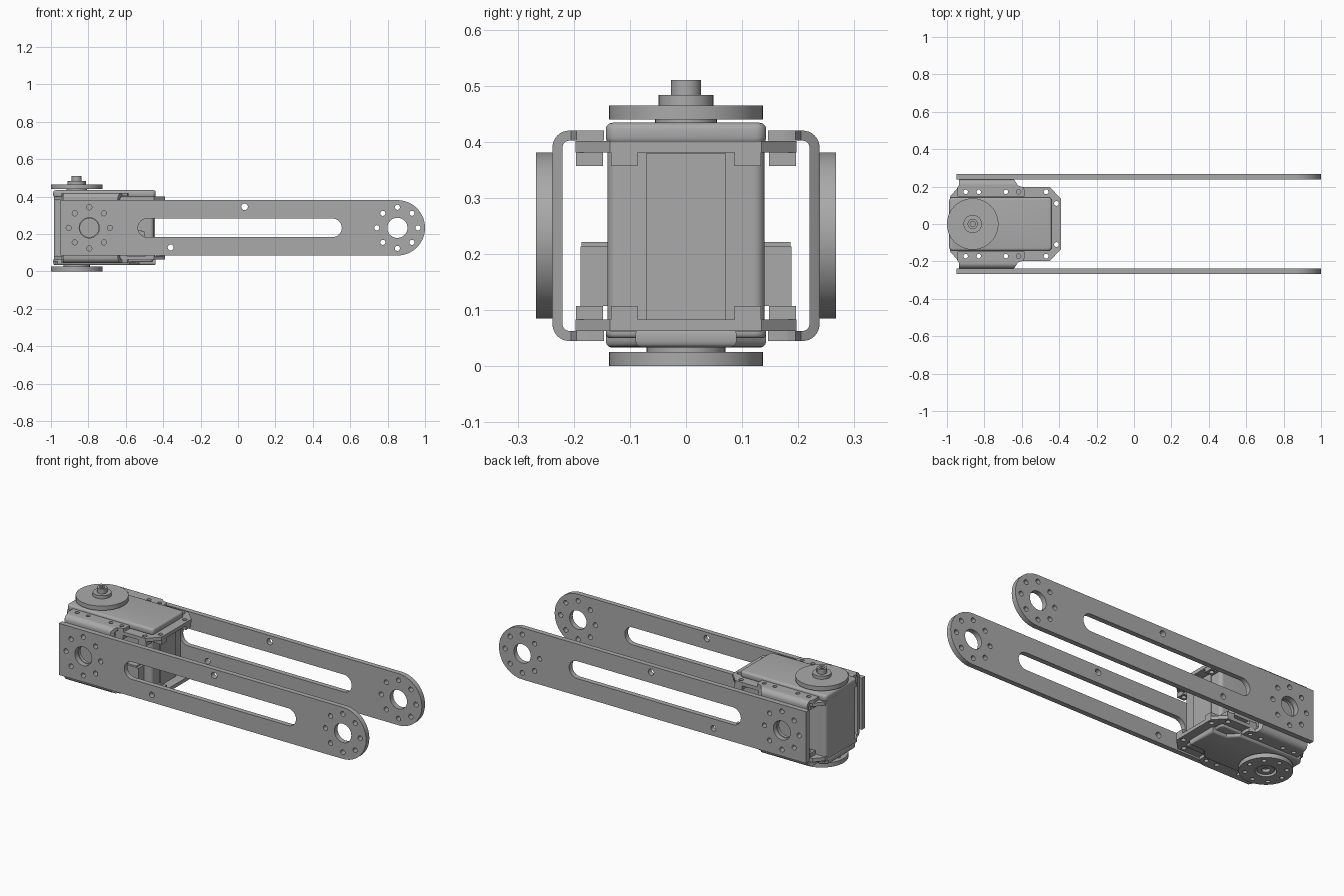
import bpy, bmesh, math
from mathutils import Matrix

cube = bpy.data.objects.get("Cube")
if cube:
    bpy.data.objects.remove(cube)

grey = bpy.data.materials.new("metal grey")
grey.use_nodes = True
colour = (0.4, 0.4, 0.4, 1)
grey.diffuse_color = colour
grey.node_tree.nodes["Principled BSDF"].inputs["Base Color"].default_value = colour

ALONG_Z = Matrix.Identity(4)
ALONG_Y = Matrix.Rotation(math.pi / 2, 4, 'X')                    # outline (x, z)
ALONG_X = Matrix(((0, 0, 1, 0), (1, 0, 0, 0), (0, 1, 0, 0), (0, 0, 0, 1)))  # outline (y, z)
MID = 0.233      # mid height of the arms
HORN_X = -0.8625  # axis of the servo horns


def arc(cx, cy, r, a0, a1, n=12):
    return [(cx + r * math.cos(math.radians(a0 + (a1 - a0) * i / n)),
             cy + r * math.sin(math.radians(a0 + (a1 - a0) * i / n))) for i in range(n + 1)]


def circle(cx, cy, r, n=24):
    return arc(cx, cy, r, 0, 360, n)[:-1]


def ring(cx, cy, radius, r, n=8):
    return [circle(x, y, r, 12) for x, y in circle(cx, cy, radius, n)]


def mirrored(half):
    """Close a half outline (y > 0) by mirroring it over the x axis."""
    return half + [(x, -y) for x, y in reversed(half)]


def rounded_rect(x0, x1, y0, y1, r):
    return (arc(x1 - r, y1 - r, r, 0, 90, 6) + arc(x0 + r, y1 - r, r, 90, 180, 6)
            + arc(x0 + r, y0 + r, r, 180, 270, 6) + arc(x1 - r, y0 + r, r, 270, 360, 6))


def finish(ob):
    ob.data.shade_smooth()
    ob.data.set_sharp_from_angle(angle=math.radians(32))


def plate(name, outlines, lo, hi, axis=ALONG_Z, bevel=0):
    """Extrude an outline, with holes, between lo and hi on the given axis."""
    cu = bpy.data.curves.new(name, 'CURVE')
    cu.dimensions, cu.fill_mode, cu.extrude = '2D', 'BOTH', (hi - lo) / 2
    for pts in outlines:
        sp = cu.splines.new('POLY')
        sp.points.add(len(pts) - 1)
        for p, (x, y) in zip(sp.points, pts):
            p.co = (x, y, 0, 1)
        sp.use_cyclic_u = True
    tmp = bpy.data.objects.new(name + "_curve", cu)
    bpy.context.collection.objects.link(tmp)
    dg = bpy.context.evaluated_depsgraph_get()
    me = bpy.data.meshes.new_from_object(tmp.evaluated_get(dg))
    bpy.data.objects.remove(tmp)
    bm = bmesh.new()
    bm.from_mesh(me)
    bmesh.ops.remove_doubles(bm, verts=bm.verts, dist=1e-5)
    sign = -1 if axis is ALONG_Y else 1
    shift = Matrix.Translation((0, 0, sign * (lo + hi) / 2))
    bmesh.ops.transform(bm, matrix=axis @ shift, verts=bm.verts)
    bmesh.ops.dissolve_limit(bm, angle_limit=0.01, verts=bm.verts, edges=bm.edges)
    bmesh.ops.recalc_face_normals(bm, faces=bm.faces)
    if bevel:
        rim = [e for e in bm.edges if len(e.link_faces) == 2
               and max(abs(f.normal.z) for f in e.link_faces) > 0.9
               and e.calc_face_angle(0) > 1]
        bmesh.ops.bevel(bm, geom=rim, offset=bevel, segments=3, profile=0.5, affect='EDGES')
    me.clear_geometry()
    bm.to_mesh(me)
    bm.free()
    me.materials.clear()
    me.materials.append(grey)
    ob = bpy.data.objects.new(name, me)
    bpy.context.collection.objects.link(ob)
    finish(ob)
    return ob


def box(name, x0, x1, y0, y1, z0, z1):
    return plate(name, [[(x0, y0), (x1, y0), (x1, y1), (x0, y1)]], z0, z1)


def carve(ob, cutter, operation):
    mod = ob.modifiers.new("cut", 'BOOLEAN')
    mod.object, mod.operation, mod.solver = cutter, operation, 'EXACT'
    dg = bpy.context.evaluated_depsgraph_get()
    ob.data = bpy.data.meshes.new_from_object(ob.evaluated_get(dg))
    ob.modifiers.clear()
    bpy.data.objects.remove(cutter)
    finish(ob)


# Long arms with slot, end holes and bolt circles
end_x, hub_x = 0.852, -0.795
arm = [[(-0.95, 0.085), (end_x, 0.085)] + arc(end_x, MID, 0.148, -90, 90, 32)[1:] + [(-0.95, 0.381)],
       arc(0.505, MID, 0.05, -90, 90) + arc(-0.485, MID, 0.05, 90, 270),
       circle(end_x, MID, 0.054, 32), circle(hub_x, MID, 0.054, 32),
       circle(0.035, 0.345, 0.018, 16), circle(-0.36, 0.128, 0.016, 16)]
arm += ring(end_x, MID, 0.11, 0.014) + ring(hub_x, MID, 0.11, 0.014)

# Channel brackets: bent profile trimmed to the tapered plan
channel = ([(0.146, 0.42)] + arc(0.208, 0.39, 0.03, 90, 0, 8) + arc(0.208, 0.075, 0.03, 0, -90, 8)
           + [(0.146, 0.045), (0.146, 0.063)] + arc(0.208, 0.075, 0.012, -90, 0, 6)
           + arc(0.208, 0.39, 0.012, 0, 90, 6) + [(0.146, 0.402)])
bolt_x = (-0.90, -0.83, -0.685, -0.617)

for side, s in (("left", 1), ("right", -1)):
    plate(side + "_arm", arm, *sorted((s * 0.238, s * 0.267)), axis=ALONG_Y)
    bracket = plate(side + "_bracket", [[(s * y, z) for y, z in channel]], -0.96, -0.58, ALONG_X)
    plan = [(-0.945, 0.13), (-0.945, 0.195), (-0.935, 0.21), (-0.935, 0.25), (-0.655, 0.25),
            (-0.64, 0.235), (-0.62, 0.205), (-0.59, 0.195), (-0.585, 0.18), (-0.585, 0.13)]
    trim = plate("trim", [[(x, s * y) for x, y in plan]]
                 + [circle(x, s * 0.172, 0.012, 12) for x in bolt_x], 0, 0.5)
    carve(bracket, trim, 'INTERSECT')
    hub = plate("hub_cut", [circle(hub_x, MID, 0.05, 32)], *sorted((s * 0.2, s * 0.26)), axis=ALONG_Y)
    carve(bracket, hub, 'DIFFERENCE')
    # Connector boxes on the servo sides
    box(side + "_connector", -0.64, -0.5, *sorted((s * 0.13, s * 0.188)), 0.107, 0.213)
    box(side + "_connector_lid", -0.62, -0.515, *sorted((s * 0.13, s * 0.186)), 0.213, 0.221)

# Servo body with rounded top and bottom covers
plate("servo_body", [rounded_rect(-0.985, -0.45, -0.14, 0.14, 0.02)], 0.062, 0.402)
plate("end_panel", [[(-0.07, 0.083), (0.07, 0.083), (0.07, 0.38), (-0.07, 0.38)]],
      -0.46, -0.444, ALONG_X)
plate("top_cover", [rounded_rect(-0.988, -0.44, -0.143, 0.143, 0.02)], 0.395, 0.434, bevel=0.012)
bottom = mirrored([(-0.988, 0.12), (-0.965, 0.143), (-0.58, 0.143), (-0.53, 0.09), (-0.44, 0.09)])
plate("bottom_cover", [bottom], 0.033, 0.07, bevel=0.012)
plate("bottom_cover_step", [rounded_rect(-0.985, -0.455, -0.143, 0.143, 0.02)], 0.05, 0.07, bevel=0.008)

# Mounting flanges and the nuts under their bolt holes
flange = mirrored([(-0.985, 0.145), (-0.94, 0.197), (-0.45, 0.197), (-0.39, 0.135)])
bolts = [(x, s * 0.172) for x in bolt_x + (-0.47,) for s in (1, -1)] + [(-0.415, 0.11), (-0.415, -0.11)]
for name, z, nut_z in (("top", 0.381, 0.357), ("bottom", 0.063, 0.083)):
    plate(name + "_flange", [flange] + [circle(x, y, 0.013, 12) for x, y in bolts], z, z + 0.02)
    for i, (x, y) in enumerate(bolts):
        w = 0.024
        nut = [(x - w, y - w), (x + w, y - w), (x + w, y + w), (x - w, y + w)]
        plate(f"{name}_nut_{i}", [nut, circle(x, y, 0.013, 12)], nut_z, nut_z + 0.024)


def disc(name, r, z0, z1, holes=(), n=48):
    return plate(name, [circle(HORN_X, 0, r, n)] + list(holes), z0, z1)


# Top horn with screw
disc("top_horn_neck", 0.055, 0.43, 0.442)
disc("top_horn", 0.1375, 0.44, 0.465)
disc("screw_washer", 0.049, 0.465, 0.483, n=32)
disc("screw_head", 0.027, 0.483, 0.51, [circle(HORN_X, 0, 0.015, 6)], 24)

# Bottom horn with bolt circle and recessed hub
disc("bottom_horn_neck", 0.07, 0.023, 0.036)
disc("bottom_horn", 0.1375, 0.0, 0.025,
     [circle(HORN_X, 0, 0.055, 32)] + ring(HORN_X, 0, 0.105, 0.012))
disc("bottom_hub", 0.045, 0.006, 0.025, [circle(HORN_X, 0, 0.022, 20)], 32)
